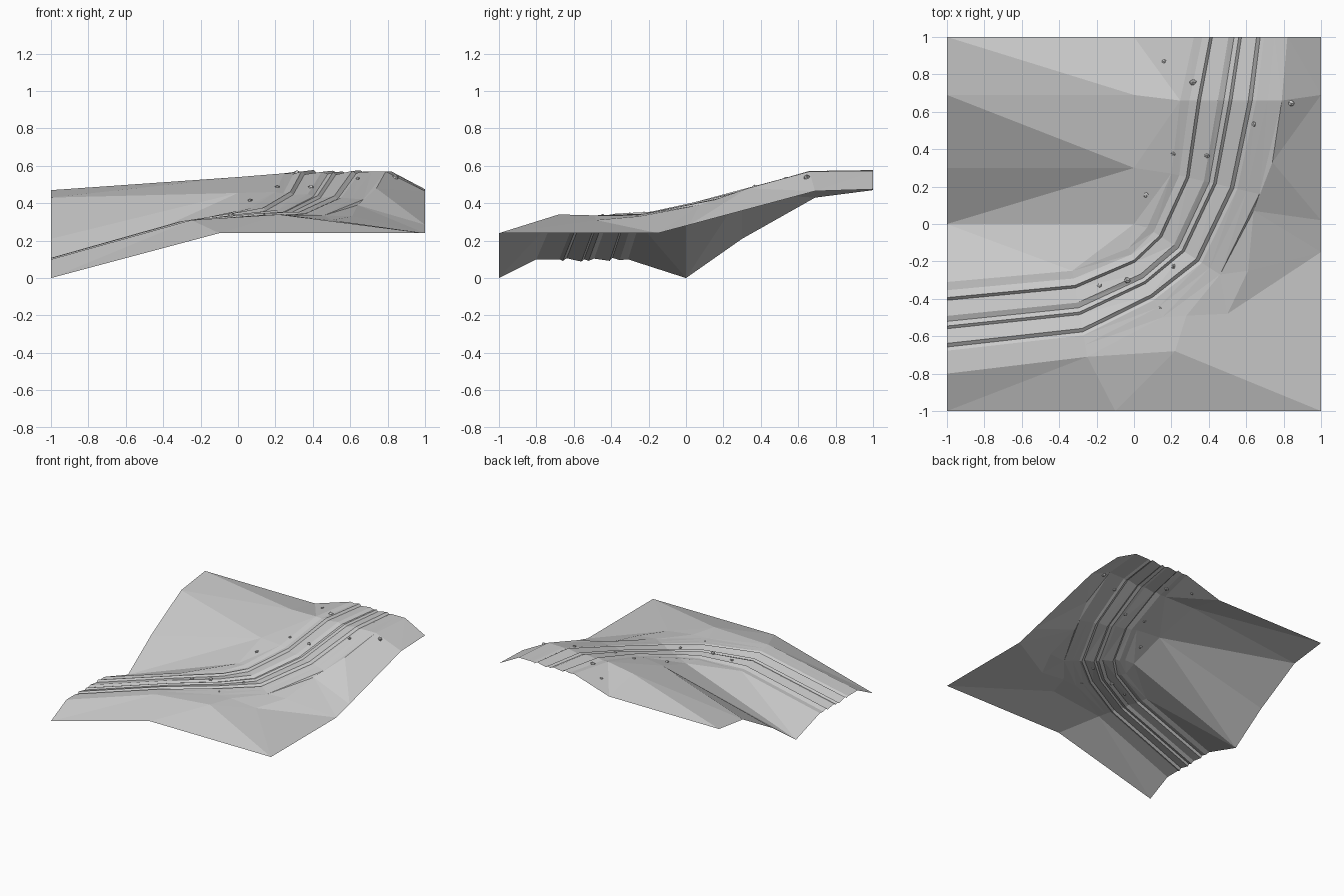
import bpy, bmesh, random
from mathutils import Vector, Matrix
from mathutils.geometry import delaunay_2d_cdt
from mathutils.bvhtree import BVHTree

random.seed(4)
cube = bpy.data.objects.get("Cube")
if cube:
    bpy.data.objects.remove(cube, do_unlink=True)


def make_material(name, value):
    mat = bpy.data.materials.new(name)
    mat.use_nodes = True
    colour = (value, value, value, 1)
    mat.diffuse_color = colour
    mat.node_tree.nodes["Principled BSDF"].inputs["Base Color"].default_value = colour
    return mat


grey = make_material("plain grey", 0.6)


def make_object(name, bm):
    mesh = bpy.data.meshes.new(name)
    bm.to_mesh(mesh)
    bm.free()
    mesh.materials.append(grey)
    obj = bpy.data.objects.new(name, mesh)
    bpy.context.collection.objects.link(obj)
    return obj


points, edges = [], []


def add_line(*coords):
    """Add a crease through the given points, reusing shared ones."""
    ids = []
    for co in coords:
        co = Vector(co)
        match = [i for i, p in enumerate(points) if (p - co).length < 1e-5]
        if not match:
            points.append(co)
        ids.append(match[0] if match else len(points) - 1)
    edges.extend(zip(ids, ids[1:]))


# Road stations: inner edge and outer edge along the bend
stations = [
    ((-1, -.31, .10), (-1, -.8, .10)),
    ((-.33, -.25, .29), (-.25, -.71, .31)),
    ((-.03, -.13, .345), (.15, -.5, .335)),
    ((.07, -.02, .375), (.46, -.27, .335)),
    ((.2, .27, .46), (.67, .16, .42)),
    ((.247, .66, .56), (.79, .66, .57)),
    ((.32, 1, .57), (.82, 1, .57)),
]
# Rut profile: fraction across the road, height offset
ruts = [(0, 0), (.09, -.004), (.17, .008), (.2, -.008), (.37, .004), (.43, -.008),
        (.48, 0), (.51, -.012), (.67, .006), (.71, -.008), (.75, 0), (.86, 0), (1, 0)]
for t, dz in ruts:
    add_line(*[Vector(a).lerp(Vector(b), t) + Vector((0, 0, dz)) for a, b in stations])

# Back slope and gully on the inside of the bend
gully = [(-1, 0, 0), (0, 0, .36)]
slope = [(-1, .3, .21), (0, .3, .455)]
brow = [(-1, .69, .43), (0, .69, .54)]
back = [(-1, 1, .47), (0, 1, .47)]
for row in (gully, slope, brow, back):
    add_line(*row)
add_line(gully[1], slope[1], brow[1], back[1])
add_line(brow[1], stations[5][0])

# Hill crest and shoulder on the outside of the bend
corner, crest = (1, -1, .24), (.22, -.68, .34)
shoulder = [(.5, -.48, .31), (.61, -.25, .33), (.64, .07, .39), (.74, .33, .48)]
add_line(stations[1][1], crest, corner)
add_line((-1, -1, 0), (-.1, -1, .24), corner)
add_line(crest, (.28, -.49, .335), *shoulder, stations[5][1])
add_line(corner, (1, -.15, .24), (1, .02, .285), (1, .69, .465), (1, 1, .475))
add_line(shoulder[1], (1, -.15, .24))
add_line(shoulder[2], (1, .02, .285))
add_line(stations[5][1], (1, .69, .465))

# Triangulate the ground as one open sheet
flat, _, faces, origins, _, _ = delaunay_2d_cdt(
    [p.to_2d() for p in points], edges, [], 0, 1e-5)
bm = bmesh.new()
verts = [bm.verts.new((p.x, p.y, points[o[0]].z if o else .3))
         for p, o in zip(flat, origins)]
for face in faces:
    if len(set(face)) == 3:
        bm.faces.new([verts[i] for i in face])
bmesh.ops.recalc_face_normals(bm, faces=bm.faces[:])
if sum(f.normal.z for f in bm.faces) < 0:
    bmesh.ops.reverse_faces(bm, faces=bm.faces[:])
surface = BVHTree.FromBMesh(bm)
make_object("ground_with_road", bm)

# Loose stones resting on the ground
stones = [(.16, .87, .013), (.315, .757, .02), (.84, .645, .02), (.64, .535, .015),
          (.21, .375, .014), (.39, .365, .016), (.065, .155, .016), (.21, -.225, .015),
          (-.035, -.3, .02), (-.185, -.33, .014), (.14, -.445, .009)]
for n, (x, y, size) in enumerate(stones):
    hit = surface.ray_cast(Vector((x, y, 2)), Vector((0, 0, -1)))[0]
    bm = bmesh.new()
    bmesh.ops.create_icosphere(bm, subdivisions=1, radius=size)
    for v in bm.verts:
        v.co *= random.uniform(.85, 1.1)
    bmesh.ops.transform(bm, verts=bm.verts[:], matrix=Matrix.Translation(hit)
                        @ Matrix.Rotation(random.uniform(0, 3), 4, "Z")
                        @ Matrix.Diagonal((1.05, .85, .8, 1)))
    make_object(f"stone_{n + 1}", bm)
